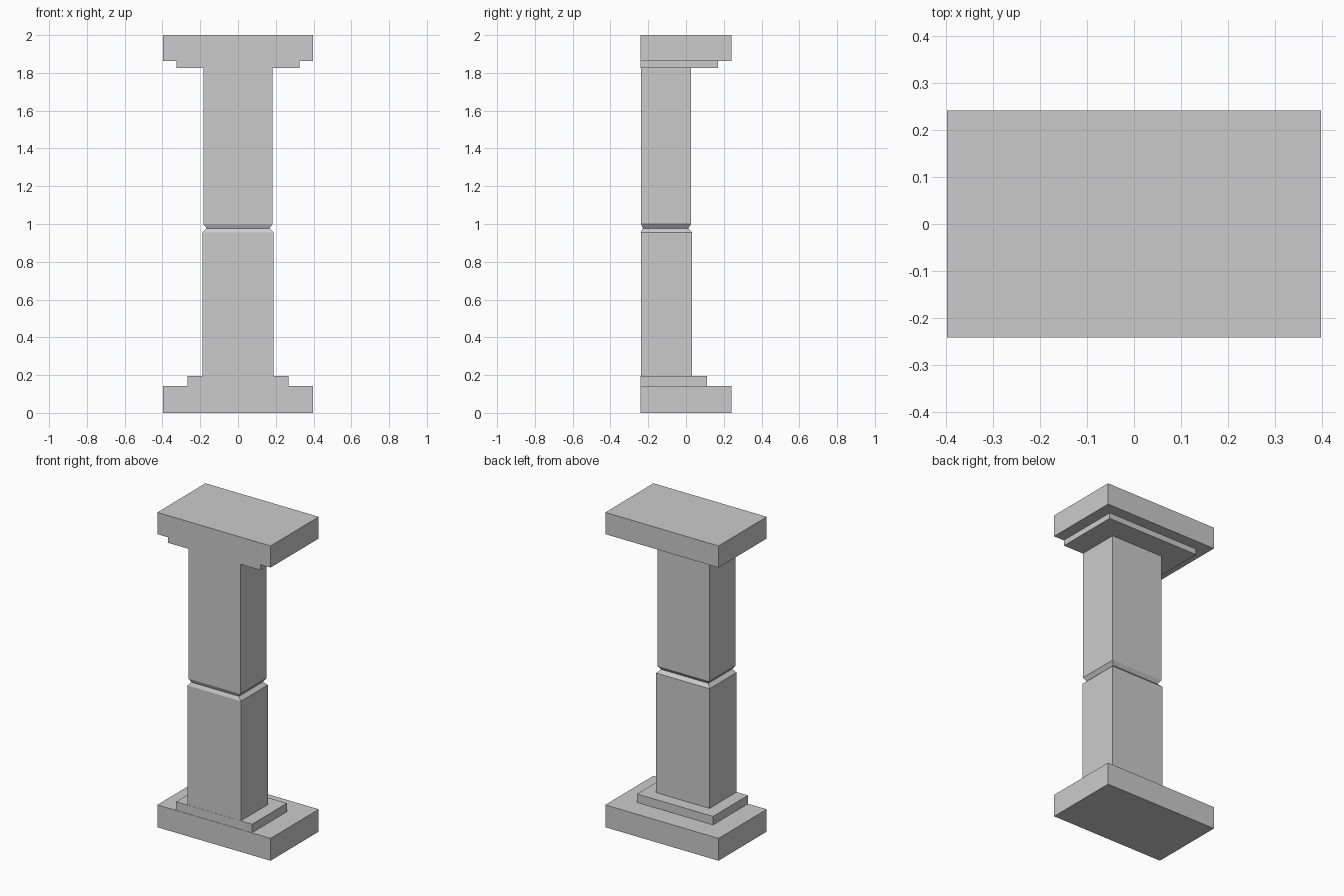
import bpy, bmesh

if "Cube" in bpy.data.objects:
    bpy.data.objects.remove(bpy.data.objects["Cube"])


def loft(name, sections):
    """Stack rectangular sections (half_width, y_front, y_back, z) into a closed solid."""
    bm = bmesh.new()
    rings = []
    for hx, y0, y1, z in sections:
        rings.append([bm.verts.new(p) for p in
                      ((-hx, y0, z), (hx, y0, z), (hx, y1, z), (-hx, y1, z))])
    for a, b in zip(rings, rings[1:]):
        for i in range(4):
            j = (i + 1) % 4
            bm.faces.new((a[i], a[j], b[j], b[i]))
    bm.faces.new(rings[0][::-1])
    bm.faces.new(rings[-1])
    mesh = bpy.data.meshes.new(name)
    bm.to_mesh(mesh)
    bm.free()
    obj = bpy.data.objects.new(name, mesh)
    bpy.context.collection.objects.link(obj)
    return obj


def slab(name, hx, y0, y1, z0, z1):
    return loft(name, [(hx, y0, y1, z0), (hx, y0, y1, z1)])


# Stepped base
slab("base_slab", 0.398, -0.242, 0.242, 0.0, 0.142)
slab("base_step", 0.267, -0.24, 0.11, 0.142, 0.196)

# Shaft with a V groove halfway up, nearly flush with the front
loft("shaft", [
    (0.188, -0.239, 0.032, 0.196),
    (0.188, -0.239, 0.032, 0.956),
    (0.166, -0.228, 0.012, 0.977),
    (0.183, -0.238, 0.027, 1.0),
    (0.183, -0.238, 0.027, 1.826),
])

# Stepped capital
slab("capital_step", 0.325, -0.24, 0.17, 1.826, 1.862)
slab("capital_slab", 0.398, -0.242, 0.242, 1.862, 2.0)
